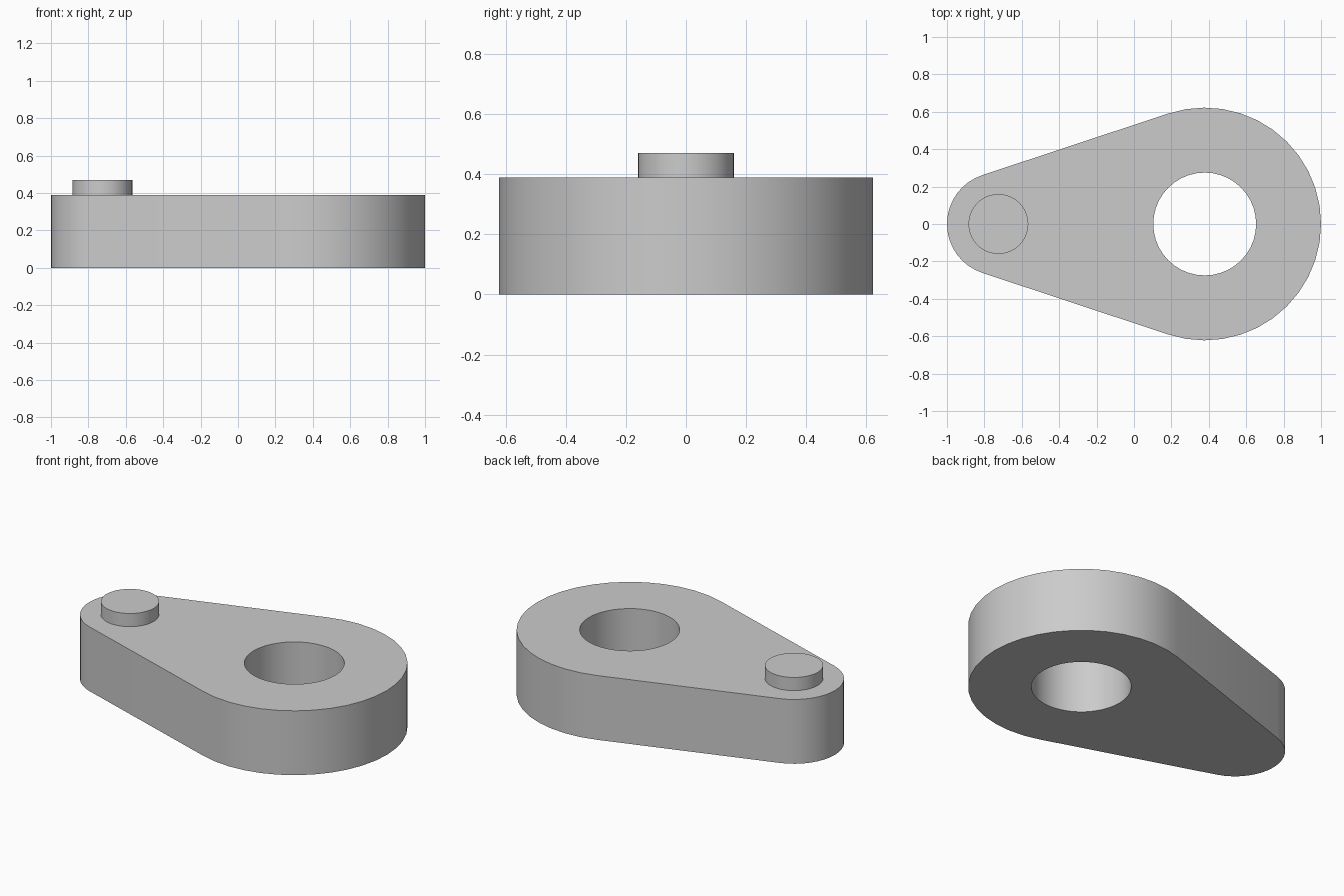
import bpy, bmesh
from math import acos, cos, sin, pi

cube = bpy.data.objects.get("Cube")
if cube:
    bpy.data.objects.remove(cube, do_unlink=True)

GREY = (0.6, 0.6, 0.6, 1.0)
metal = bpy.data.materials.new("plain grey")
metal.use_nodes = True
metal.diffuse_color = GREY
metal.node_tree.nodes["Principled BSDF"].inputs["Base Color"].default_value = GREY

THICKNESS = 0.39
BIG_X, BIG_R = 0.378, 0.622
SMALL_X, SMALL_R = -0.725, 0.275
HOLE_R = 0.275
PIN_R, PIN_TOP = 0.16, 0.47


def arc(cx, r, start, end, steps):
    """Points along an arc centred on the x axis, both ends included."""
    angles = [start + (end - start) * i / steps for i in range(steps + 1)]
    return [(cx + r * cos(a), r * sin(a)) for a in angles]


def extruded(name, loops, bottom, top):
    """Solid made by filling closed outlines (inner ones are holes) and extruding up."""
    bm = bmesh.new()
    for loop in loops:
        verts = [bm.verts.new((x, y, bottom)) for x, y in loop]
        for a, b in zip(verts, verts[1:] + verts[:1]):
            bm.edges.new((a, b))
    bmesh.ops.triangle_fill(bm, edges=bm.edges[:], use_beauty=True, normal=(0, 0, 1))
    result = bmesh.ops.extrude_face_region(bm, geom=bm.faces[:], use_keep_orig=True)
    moved = [g for g in result["geom"] if isinstance(g, bmesh.types.BMVert)]
    bmesh.ops.translate(bm, verts=moved, vec=(0, 0, top - bottom))
    bmesh.ops.recalc_face_normals(bm, faces=bm.faces[:])
    mesh = bpy.data.meshes.new(name)
    bm.to_mesh(mesh)
    bm.free()
    mesh.materials.append(metal)
    obj = bpy.data.objects.new(name, mesh)
    bpy.context.collection.objects.link(obj)
    bpy.ops.object.select_all(action="DESELECT")
    obj.select_set(True)
    bpy.context.view_layer.objects.active = obj
    bpy.ops.object.shade_smooth_by_angle(angle=pi / 6)
    return obj


# Arm: two round ends joined by their common tangents, with a shaft hole
tangent = pi - acos((BIG_R - SMALL_R) / (BIG_X - SMALL_X))
outline = arc(BIG_X, BIG_R, -tangent, tangent, 24)
outline += arc(SMALL_X, SMALL_R, tangent, 2 * pi - tangent, 16)
hole = arc(BIG_X, HOLE_R, 0, 2 * pi, 40)[:-1]
extruded("crank_arm", [outline, hole], 0, THICKNESS)

# Short round pin standing on the narrow end, seated slightly into the arm
extruded("crank_pin", [arc(SMALL_X, PIN_R, 0, 2 * pi, 40)[:-1]], THICKNESS - 0.01, PIN_TOP)
